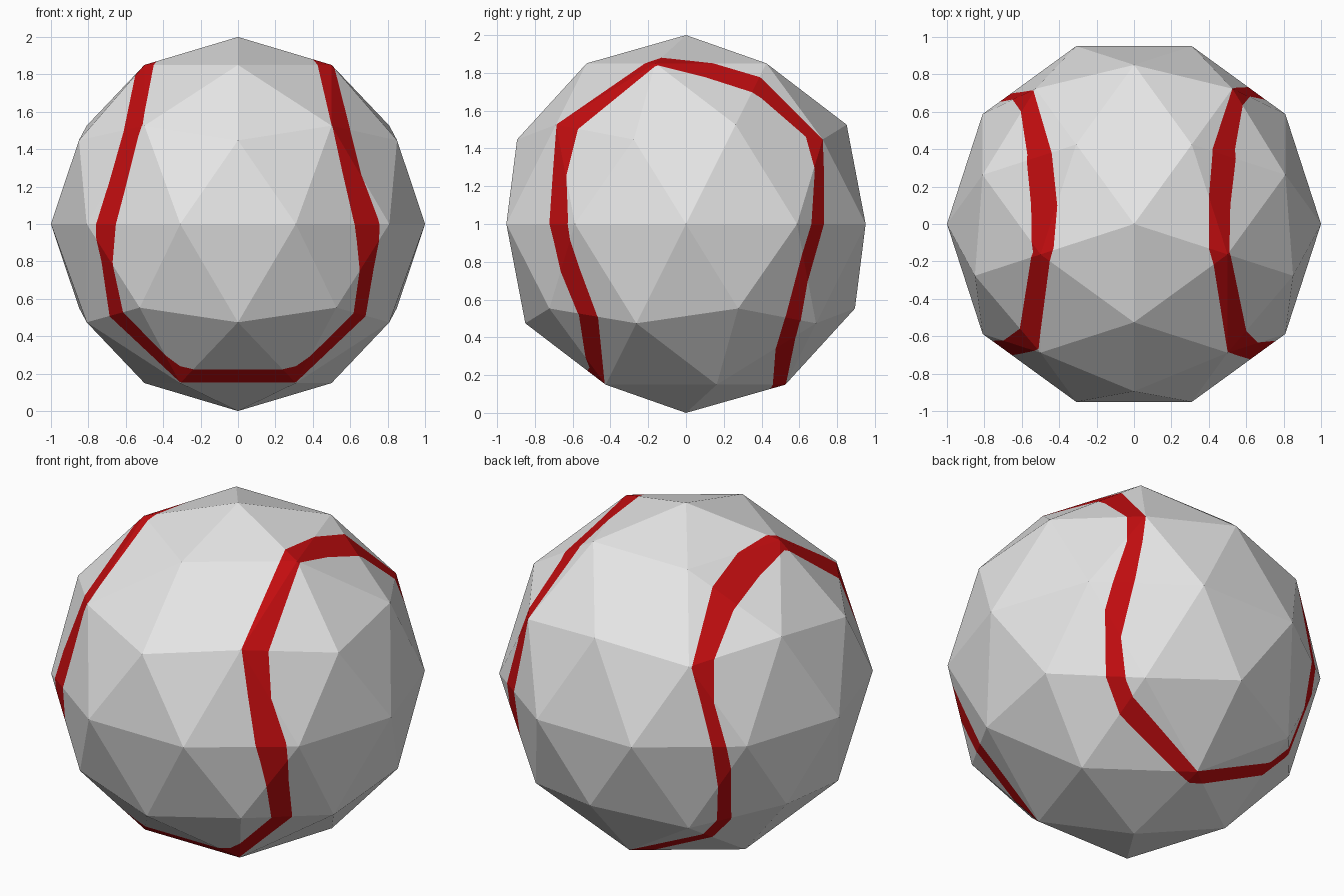
import bpy, bmesh, math
from mathutils import Vector, Matrix
from mathutils.bvhtree import BVHTree

if "Cube" in bpy.data.objects:
    bpy.data.objects.remove(bpy.data.objects["Cube"])


def material(name, rgb):
    m = bpy.data.materials.new(name)
    m.diffuse_color = (*rgb, 1)
    m.use_nodes = True
    m.node_tree.nodes["Principled BSDF"].inputs["Base Color"].default_value = m.diffuse_color
    return m


# Faceted ball, built around the origin
bm = bmesh.new()
bmesh.ops.create_icosphere(bm, subdivisions=2, radius=1,
                           matrix=Matrix.Rotation(math.radians(-90), 4, 'Z'))
tree = BVHTree.FromBMesh(bm)

# Viewing directions (azimuth, elevation) used to lay the seam on the ball
FRONT, TOP = (-90, 0), (-90, 90)
BELOW, BACK_LEFT = (50, -30), (125, 25)


def on_ball(view, u, v):
    """Project a point of a view plane onto the ball surface."""
    az, el = map(math.radians, view)
    out = Vector((math.cos(az) * math.cos(el), math.sin(az) * math.cos(el), math.sin(el)))
    right = Vector((-math.sin(az), math.cos(az), 0))
    p = right * u + out.cross(right) * v
    hit = tree.ray_cast(p + out * 3, -out)[0]
    return hit if hit is not None else tree.find_nearest(p)[0]


# Seam path: both edges of the band (u, v, u, v), one closed loop
path = [
    (BELOW, [(.338, -.53, .30, -.594), (-.005, -.134, -.075, -.23),
             (-.043, -.043, -.15, -.027), (-.07, .187, -.155, .332),
             (.005, .492, -.112, .482), (.046, .70, -.037, .70),
             (.063, .83, -.037, .829)]),
    (TOP, [(.42, .40, .54, .40), (.40, .14, .515, .10), (.40, -.13, .51, -.15)]),
    (FRONT, [(.50, .53, .60, .50), (.56, .27, .66, .26), (.62, .01, .75, .025),
             (.635, -.09, .755, -.07), (.65, -.24, .725, -.24),
             (.615, -.48, .68, -.495), (.31, -.76, .31, -.845),
             (-.31, -.76, -.31, -.845), (-.615, -.47, -.685, -.495),
             (-.67, -.20, -.73, -.20), (-.65, .01, -.76, -.03),
             (-.60, .20, -.695, .20), (-.51, .53, -.61, .50)]),
    (TOP, [(-.43, -.13, -.54, -.15), (-.41, .10, -.55, .10), (-.44, .38, -.57, .37)]),
    (BACK_LEFT, [(.03, .02, .15, .064), (.08, -.166, .15, -.166),
                 (.139, -.406, .22, -.417), (.171, -.615, .24, -.513),
                 (.166, -.79, .24, -.79)]),
    (BELOW, [(.717, -.487, .69, -.55)]),
]
pairs = [(on_ball(view, a, b), on_ball(view, c, d))
         for view, rows in path for a, b, c, d in rows]

# Cut the seam flush into the facets, one stretch at a time
for i, (a0, b0) in enumerate(pairs):
    a1, b1 = pairs[(i + 1) % len(pairs)]
    mid = (a0 + b0 + a1 + b1).normalized()
    faces = [f for f in bm.faces if f.calc_center_median().normalized().dot(mid) > .6]
    for p, q in ((a0, a1), (b0, b1), (a0, b0), (a1, b1)):
        n = p.cross(q).normalized()
        if n.dot(mid) < 0:
            n = -n
        geom = list({e for f in faces for e in (*f.verts, *f.edges)}) + faces
        res = bmesh.ops.bisect_plane(bm, geom=geom, dist=1e-4,
                                     plane_co=(0, 0, 0), plane_no=n)
        faces = [f for f in res['geom'] if isinstance(f, bmesh.types.BMFace)
                 and f.calc_center_median().dot(n) > 0]
    for f in faces:
        f.material_index = 1

# Merge leftover coplanar pieces, keep the colour border
bmesh.ops.dissolve_limit(bm, angle_limit=.01, verts=bm.verts[:], edges=bm.edges[:],
                         delimit={'MATERIAL'})
bmesh.ops.translate(bm, verts=bm.verts[:], vec=(0, 0, 1))

mesh = bpy.data.meshes.new("ball")
bm.to_mesh(mesh)
bm.free()
mesh.materials.append(material("ball_white", (.8, .8, .8)))
mesh.materials.append(material("seam_red", (.55, .004, .005)))
bpy.context.collection.objects.link(bpy.data.objects.new("ball", mesh))
